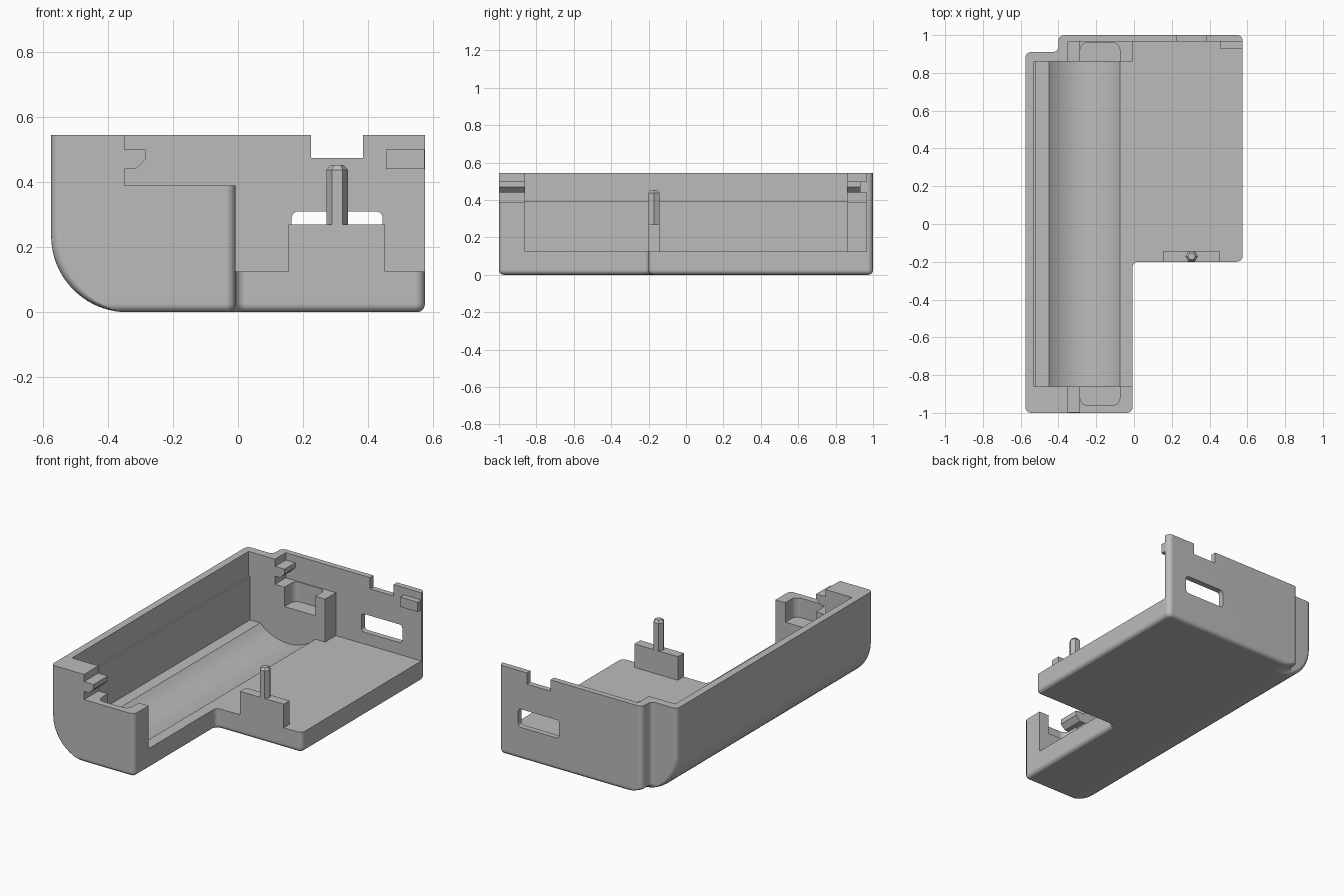
import bpy, bmesh
from math import cos, sin, pi, acos, sqrt
from mathutils import Vector

if "Cube" in bpy.data.objects:
    bpy.data.objects.remove(bpy.data.objects["Cube"], do_unlink=True)

grey = bpy.data.materials.new("plain grey")
grey.use_nodes = True
colour = (0.5, 0.5, 0.5, 1)
grey.diffuse_color = colour
grey.node_tree.nodes["Principled BSDF"].inputs["Base Color"].default_value = colour


def loft(name, rings):
    """Closed solid skinned through rings of equal point count."""
    bm = bmesh.new()
    loops = [[bm.verts.new(p) for p in ring] for ring in rings]
    n = len(loops[0])
    for lower, upper in zip(loops, loops[1:]):
        for i in range(n):
            j = (i + 1) % n
            bm.faces.new((lower[i], lower[j], upper[j], upper[i]))
    bm.faces.new(loops[0][::-1])
    bm.faces.new(loops[-1])
    bmesh.ops.recalc_face_normals(bm, faces=bm.faces)
    mesh = bpy.data.meshes.new(name)
    bm.to_mesh(mesh)
    bm.free()
    mesh.materials.append(grey)
    obj = bpy.data.objects.new(name, mesh)
    bpy.context.collection.objects.link(obj)
    return obj


def prism(name, points, lo, hi, axis="z"):
    """Extrude a 2D outline along y (points are x, z) or z (points are x, y)."""
    place = (lambda p, h: (p[0], h, p[1])) if axis == "y" else (lambda p, h: (p[0], p[1], h))
    return loft(name, [[place(p, h) for p in points] for h in (lo, hi)])


def rect(x0, x1, y0, y1):
    return [(x0, y0), (x1, y0), (x1, y1), (x0, y1)]


def rounded(points, radii, steps=6):
    """Replace each corner of an outline by a quarter arc."""
    out = []
    for i, p in enumerate(points):
        p = Vector(p)
        a = (Vector(points[i - 1]) - p).normalized()
        b = (Vector(points[(i + 1) % len(points)]) - p).normalized()
        r = radii[i]
        for k in range(steps + 1):
            t = k / steps * pi / 2
            out.append(p + r * (a + b) - r * (b * cos(t) + a * sin(t)))
    return out


# Outer shell: L-shaped outline, filleted underside, large round along the -x side
TOP, FILLET, ROUND = 0.545, 0.025, 0.235


def shell_ring(z):
    f = FILLET - sqrt(max(0, FILLET**2 - max(0, FILLET - z)**2))
    l = -0.575 + ROUND - sqrt(max(0, ROUND**2 - max(0, ROUND - z)**2))
    s = max(-0.4 + f, l + 0.06)
    corners = [(l, f - 1), (-0.008 - f, f - 1), (-0.008 - f, f - 0.2), (0.575 - f, f - 0.2),
               (0.575 - f, 1 - f), (s, 1 - f), (s, 0.91 - f), (l, 0.91 - f)]
    convex, concave = 0.03 - f, 0.03 + f
    radii = [concave if i in (2, 6) else convex for i in range(8)]
    return [(p.x, p.y, z) for p in rounded(corners, radii)]


levels = [FILLET * (1 - cos(k / 6 * pi / 2)) for k in range(7)]
start = acos(1 - FILLET / ROUND)
levels += [ROUND * (1 - cos(start + (pi / 2 - start) * k / 12)) for k in range(1, 13)]
shell = loft("tray_shell", [shell_ring(z) for z in levels + [TOP]])

# Main cavity with the cylindrical trough
FLOOR, MID, HALF, R = 0.125, -0.2625, 0.1875, 0.2675
rise = sqrt(R**2 - HALF**2)
sweep = acos(rise / R)
trough = []
for k in range(25):
    t = -sweep + 2 * sweep * k / 24
    trough.append((MID + R * sin(t), FLOOR + rise - R * cos(t)))
cavity = [(-0.53, 1), (-0.53, 0.395), (-0.52, 0.395), (-0.52, FLOOR)] + trough + [(0.7, FLOOR), (0.7, 1)]
cutters = [
    prism("cavity_cutter", cavity, -0.86, 0.86, "y"),
    prism("bay_cutter", rect(-0.008, 0.7, 0.8, 0.965), FLOOR, 1),
    prism("front_ledge_cutter", rect(-0.35, 0.1, -1.1, -0.8), 0.39, 1),
    prism("back_ledge_cutter", rect(-0.35, 0.1, 0.8, 0.965), 0.39, 1),
    prism("notch_cutter", rect(0.225, 0.385, 0.475, 1), 0.9, 1.1, "y"),
    prism("slot_cutter", rounded(rect(0.165, 0.445, 0.198, 0.31), [0.02] * 4), 0.9, 1.1, "y"),
]
# Rounded pockets in the two end blocks
for name, lo, hi in (("front", -0.96, -0.7), ("back", 0.7, 0.96)):
    outline = rounded(rect(-0.285, -0.075, lo, hi), [0.04] * 4)
    cutters.append(prism(name + "_pocket_cutter", outline, 0.27, 1))

bpy.context.view_layer.objects.active = shell
for cutter in cutters:
    mod = shell.modifiers.new("cut", "BOOLEAN")
    mod.operation = "DIFFERENCE"
    mod.solver = "EXACT"
    mod.object = cutter
    bpy.ops.object.modifier_apply(modifier=mod.name)
    bpy.data.objects.remove(cutter, do_unlink=True)

# Snap clips at both ends of the trough
clip = [(-0.36, 0.44), (-0.315, 0.44), (-0.285, 0.47), (-0.285, 0.5), (-0.36, 0.5)]
prism("front_clip", clip, -0.999, -0.861, "y")
prism("back_clip", clip, 0.861, 0.97, "y")

# Small tab inside the back wall
prism("back_tab", rect(0.455, 0.574, 0.93, 0.97), 0.44, 0.5)

# Pin support and hexagonal pin with a chamfered tip
prism("pin_base", rect(0.155, 0.452, -0.2, -0.142), FLOOR - 0.02, 0.27)
loft("pin", [[(0.305 + r * cos(k * pi / 3), -0.171 + r * sin(k * pi / 3), z) for k in range(6)]
             for r, z in ((0.033, 0.25), (0.033, 0.438), (0.02, 0.453))])

# Smooth the filleted shell and keep its flat faces flat
bpy.ops.object.select_all(action="DESELECT")
shell.select_set(True)
bpy.context.view_layer.objects.active = shell
bpy.ops.object.shade_smooth_by_angle(angle=pi / 6)
weighted = shell.modifiers.new("weighted_normals", "WEIGHTED_NORMAL")
weighted.keep_sharp = True
